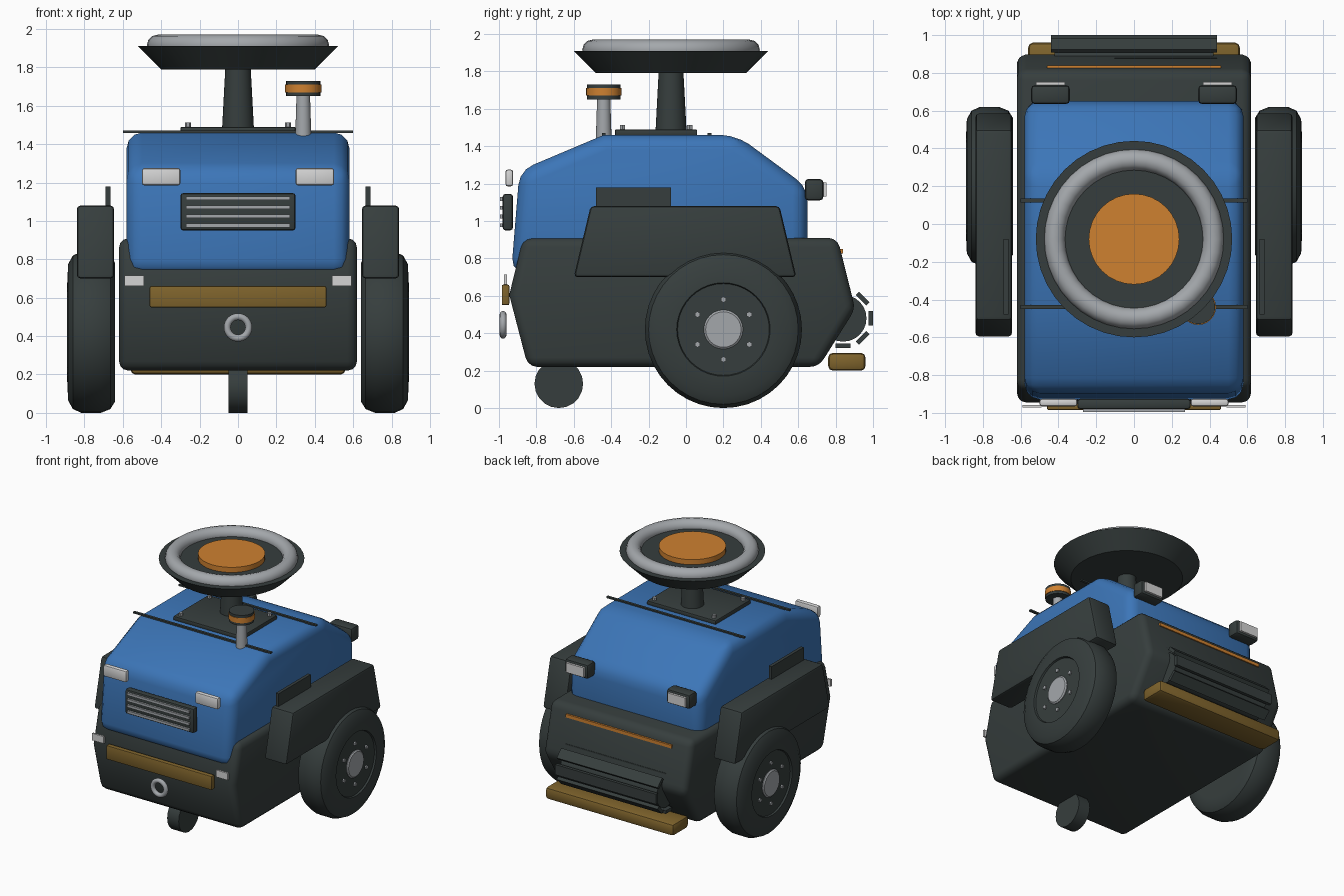
import bpy, bmesh, math
from mathutils import Matrix, Vector

cube = bpy.data.objects.get("Cube")
if cube:
    bpy.data.objects.remove(cube, do_unlink=True)


def material(name, r, g, b):
    m = bpy.data.materials.new(name)
    m.use_nodes = True
    m.diffuse_color = (r, g, b, 1)
    m.node_tree.nodes["Principled BSDF"].inputs["Base Color"].default_value = (r, g, b, 1)
    return m


DARK = material("charcoal", 0.037, 0.048, 0.047)
BLUE = material("body blue", 0.045, 0.18, 0.48)
ORANGE = material("signal orange", 0.62, 0.22, 0.03)
GOLD = material("bumper ochre", 0.21, 0.125, 0.025)
GREY = material("metal grey", 0.37, 0.39, 0.41)
LAMP = material("lamp white", 0.66, 0.66, 0.66)


def finish(name, bm, mat, matrix=Matrix(), smooth=True):
    bmesh.ops.recalc_face_normals(bm, faces=bm.faces)
    bm.transform(matrix)
    mesh = bpy.data.meshes.new(name)
    bm.to_mesh(mesh)
    bm.free()
    mesh.materials.append(mat)
    ob = bpy.data.objects.new(name, mesh)
    bpy.context.collection.objects.link(ob)
    if smooth:
        bpy.ops.object.select_all(action="DESELECT")
        ob.select_set(True)
        bpy.context.view_layer.objects.active = ob
        bpy.ops.object.shade_smooth_by_angle(angle=math.radians(35))
    return ob


def round_edges(bm, width, segments):
    edges = [e for e in bm.edges if e.calc_face_angle(0) > 0.5]
    bmesh.ops.bevel(bm, geom=edges, offset=width, segments=segments,
                    profile=0.5, affect="EDGES", clamp_overlap=True)


def box(name, x, y, z, mat, bevel=0.0, segments=2, matrix=Matrix()):
    """Box from (min, max) ranges on each axis."""
    bm = bmesh.new()
    bmesh.ops.create_cube(bm, size=1)
    for v in bm.verts:
        v.co = Vector([(lo + hi) / 2 + c * (hi - lo) for c, (lo, hi) in zip(v.co, (x, y, z))])
    if bevel:
        round_edges(bm, bevel, segments)
    return finish(name, bm, mat, matrix)


def prism(name, profile, x0, x1, mat, bevel, segments=3):
    """Side profile of (y, z) points, extruded across x."""
    bm = bmesh.new()
    face = bm.faces.new([bm.verts.new((x0, y, z)) for y, z in profile])
    new = bmesh.ops.extrude_face_region(bm, geom=[face])["geom"]
    bmesh.ops.translate(bm, vec=(x1 - x0, 0, 0),
                        verts=[v for v in new if isinstance(v, bmesh.types.BMVert)])
    bmesh.ops.recalc_face_normals(bm, faces=bm.faces)
    round_edges(bm, bevel, segments)
    return finish(name, bm, mat)


def lathe(name, profile, loc, mat, sides=32, axis="z", sign=1):
    """Turn (radius, height) points around an axis."""
    bm = bmesh.new()
    rings = []
    for r, h in profile:
        rings.append([bm.verts.new((r * math.cos(a), r * math.sin(a), h))
                      for a in (2 * math.pi * i / sides for i in range(sides))])
    for a, b in zip(rings, rings[1:]):
        for i in range(sides):
            j = (i + 1) % sides
            bm.faces.new((a[i], a[j], b[j], b[i]))
    bm.faces.new(rings[0])
    bm.faces.new(rings[-1])
    turn = {"z": Matrix(), "x": Matrix.Rotation(sign * math.pi / 2, 4, "Y"),
            "y": Matrix.Rotation(math.pi / 2, 4, "X")}[axis]
    return finish(name, bm, mat, Matrix.Translation(loc) @ turn)


def torus(name, major, minor, loc, mat, upright=False):
    rot = (math.pi / 2, 0, 0) if upright else (0, 0, 0)
    bpy.ops.mesh.primitive_torus_add(major_radius=major, minor_radius=minor, major_segments=40,
                                     minor_segments=12, location=loc, rotation=rot)
    ob = bpy.context.object
    ob.name = name
    ob.data.materials.append(mat)
    bpy.ops.object.shade_smooth()


# Chassis and hood
prism("chassis", [(-0.845, 0.22), (0.71, 0.22), (0.905, 0.53), (0.81, 0.91),
                  (-0.87, 0.91), (-0.945, 0.605)], -0.62, 0.62, DARK, 0.05)
prism("hood", [(-0.935, 0.72), (0.65, 0.72), (0.65, 1.18), (0.27, 1.46),
               (-0.44, 1.46), (-0.89, 1.27)], -0.58, 0.58, BLUE, 0.08)
for y in (-0.44, 0.125):
    box("hood_seam_bar", (-0.6, 0.6), (y - 0.01, y + 0.01), (1.458, 1.47), DARK)

# Wheels and fenders
for s in (1, -1):
    lathe("tire", [(0.3, -0.125), (0.36, -0.125), (0.4, -0.1), (0.42, -0.05), (0.42, 0.05),
                   (0.4, 0.095), (0.355, 0.12), (0.25, 0.125), (0.245, 0.112)],
          (s * 0.765, 0.2, 0.42), DARK, 40, "x", s)
    lathe("hub", [(0.105, 0), (0.105, 0.012), (0.095, 0.02)],
          (s * 0.87, 0.2, 0.42), GREY, 24, "x", s)
    for i in range(6):
        a = math.radians(30 + 60 * i)
        lathe("wheel_bolt", [(0.016, 0), (0.016, 0.018)],
              (s * 0.87, 0.2 + 0.16 * math.cos(a), 0.42 + 0.16 * math.sin(a)), GREY, 6, "x", s)
    prism("fender", [(-0.6, 0.7), (0.59, 0.7), (0.5, 1.08), (-0.51, 1.08)],
          s * 0.645, s * 0.84, DARK, 0.02, 2)
    box("fender_plate", sorted((s * 0.665, s * 0.69)), (-0.48, -0.08), (1.06, 1.18), DARK)
lathe("caster_wheel", [(0.13, -0.05), (0.13, 0.05)], (0, -0.68, 0.13), DARK, 20, "x")

# Front details
for s in (1, -1):
    box("headlight", sorted((s * 0.3, s * 0.5)), (-0.965, -0.925), (1.185, 1.275), LAMP, 0.012)
    box("marker_light", sorted((s * 0.49, s * 0.59)), (-0.972, -0.957), (0.66, 0.715), LAMP)
box("grille", (-0.3, 0.3), (-0.98, -0.925), (0.95, 1.145), DARK, 0.015)
for i in range(4):
    z = 0.977 + 0.047 * i
    box("grille_bar", (-0.27, 0.27), (-0.995, -0.975), (z - 0.01, z + 0.01), GREY)
box("front_strip", (-0.46, 0.46), (-0.985, -0.945), (0.55, 0.66), GOLD, 0.008)
torus("tow_ring", 0.056, 0.018, (0, -0.978, 0.445), GREY, True)

# Rear lamps, strip and bumper
for s in (1, -1):
    box("rear_lamp_housing", sorted((s * 0.34, s * 0.545)), (0.635, 0.735), (1.11, 1.225), DARK, 0.02)
    box("rear_lamp_lens", sorted((s * 0.365, s * 0.52)), (0.73, 0.752), (1.13, 1.205), LAMP)
box("rear_strip", (-0.46, 0.46), (0.815, 0.84), (0.825, 0.85), ORANGE)
box("rear_bumper", (-0.56, 0.56), (0.76, 0.96), (0.2, 0.295), GOLD, 0.025)

# Rear brush drum with slats
lathe("drum", [(0.125, -0.42), (0.125, 0.42)], (0, 0.84, 0.48), DARK, 24, "x")
for i in range(8):
    place = Matrix.Translation((0, 0.84, 0.48)) @ Matrix.Rotation(i * math.pi / 4, 4, "X")
    box("drum_slat", (-0.44, 0.44), (0.135, 0.16), (-0.04, 0.04), DARK, matrix=place)

# Mast and roof dish
Y = -0.08
box("mast_plate", (-0.3, 0.3), (-0.38, 0.06), (1.455, 1.49), DARK, 0.008)
for x in (-0.26, 0.26):
    for y in (-0.34, 0.02):
        lathe("plate_bolt", [(0.016, 0), (0.016, 0.025)], (x, y, 1.487), GREY, 6)
lathe("mast", [(0.083, 1.48), (0.066, 1.8)], (0, Y, 0), DARK)
lathe("dish", [(0.4, 1.79), (0.52, 1.91)], (0, Y, 0), DARK, 40)
torus("dish_ring", 0.42, 0.055, (0, Y, 1.915), GREY)
lathe("dish_disc", [(0.24, 1.9), (0.24, 1.95)], (0, Y, 0), ORANGE)

# Beacon
B = (0.34, -0.44, 0)
lathe("beacon_post", [(0.042, 1.44), (0.035, 1.66)], B, GREY, 20)
lathe("beacon_cap", [(0.09, 1.65), (0.09, 1.73)], B, DARK, 24)
lathe("beacon_band", [(0.094, 1.67), (0.094, 1.71)], B, ORANGE, 24)
